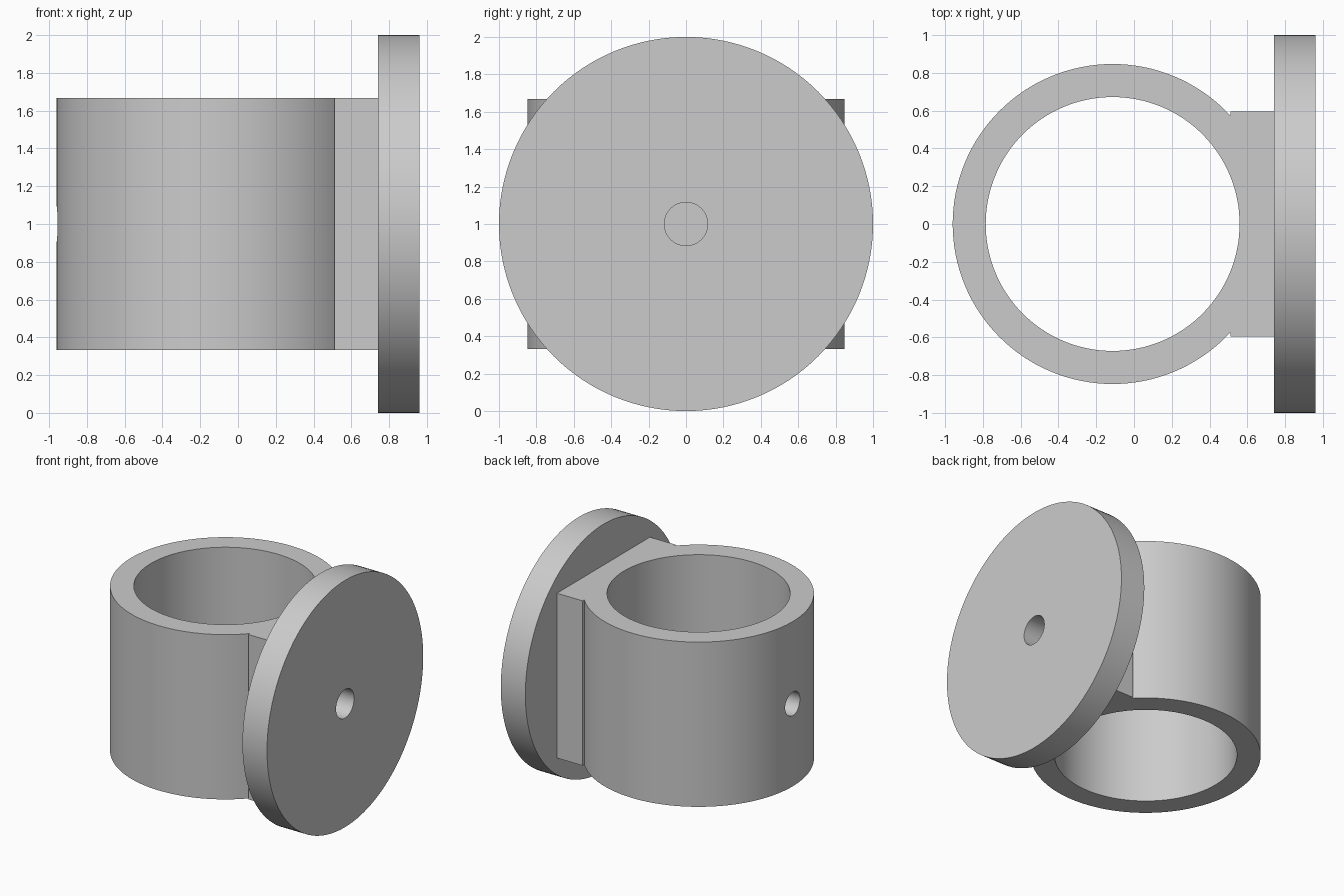
import bpy
from math import pi, radians

cube = bpy.data.objects.get("Cube")
if cube:
    bpy.data.objects.remove(cube, do_unlink=True)

GREY = (0.6, 0.6, 0.6, 1.0)
RING_X, RING_R, BORE_R, RING_H = -0.113, 0.847, 0.672, 1.335
BLOCK_X0, DISC_X0, DISC_X1 = 0.51, 0.74, 0.96

grey = bpy.data.materials.new("plain grey")
grey.use_nodes = True
grey.diffuse_color = GREY
grey.node_tree.nodes["Principled BSDF"].inputs["Base Color"].default_value = GREY


def cylinder(name, x, radius, depth, along_x=False, sides=128):
    bpy.ops.mesh.primitive_cylinder_add(
        vertices=sides, radius=radius, depth=depth, location=(x, 0, 1),
        rotation=(0, pi / 2 if along_x else 0, 0))
    obj = bpy.context.object
    obj.name = name
    obj.data.materials.append(grey)
    return obj


def box(name, x0, x1, width, height):
    bpy.ops.mesh.primitive_cube_add(size=1, location=((x0 + x1) / 2, 0, 1))
    obj = bpy.context.object
    obj.name = name
    obj.scale = (x1 - x0, width, height)
    bpy.ops.object.transform_apply(location=False, rotation=False, scale=True)
    obj.data.materials.append(grey)
    return obj


def combine(target, tool, operation):
    """Apply a boolean and discard the tool."""
    mod = target.modifiers.new(operation.title(), "BOOLEAN")
    mod.operation, mod.object, mod.solver = operation, tool, "EXACT"
    bpy.ops.object.select_all(action="DESELECT")
    bpy.context.view_layer.objects.active = target
    target.select_set(True)
    bpy.ops.object.modifier_apply(modifier=mod.name)
    bpy.data.objects.remove(tool, do_unlink=True)


def smooth(obj):
    bpy.ops.object.select_all(action="DESELECT")
    bpy.context.view_layer.objects.active = obj
    obj.select_set(True)
    bpy.ops.object.shade_smooth_by_angle(angle=radians(30))


# Upright ring with its mounting block, then the bore and side screw hole
ring = cylinder("ring_holder", RING_X, RING_R, RING_H)
combine(ring, box("mounting_block", BLOCK_X0, DISC_X0, 1.19, RING_H), "UNION")
combine(ring, cylinder("bore_cutter", RING_X, BORE_R, 2), "DIFFERENCE")
combine(ring, cylinder("side_hole_cutter", RING_X - RING_R, 0.095, 0.6, True, 48),
        "DIFFERENCE")
smooth(ring)

# Round plate on the left end, with a central hole down to the block
disc = cylinder("round_plate", (DISC_X0 + DISC_X1) / 2, 1, DISC_X1 - DISC_X0, True)
combine(disc, cylinder("plate_hole_cutter", DISC_X1, 0.116, 0.8, True, 48),
        "DIFFERENCE")
smooth(disc)
